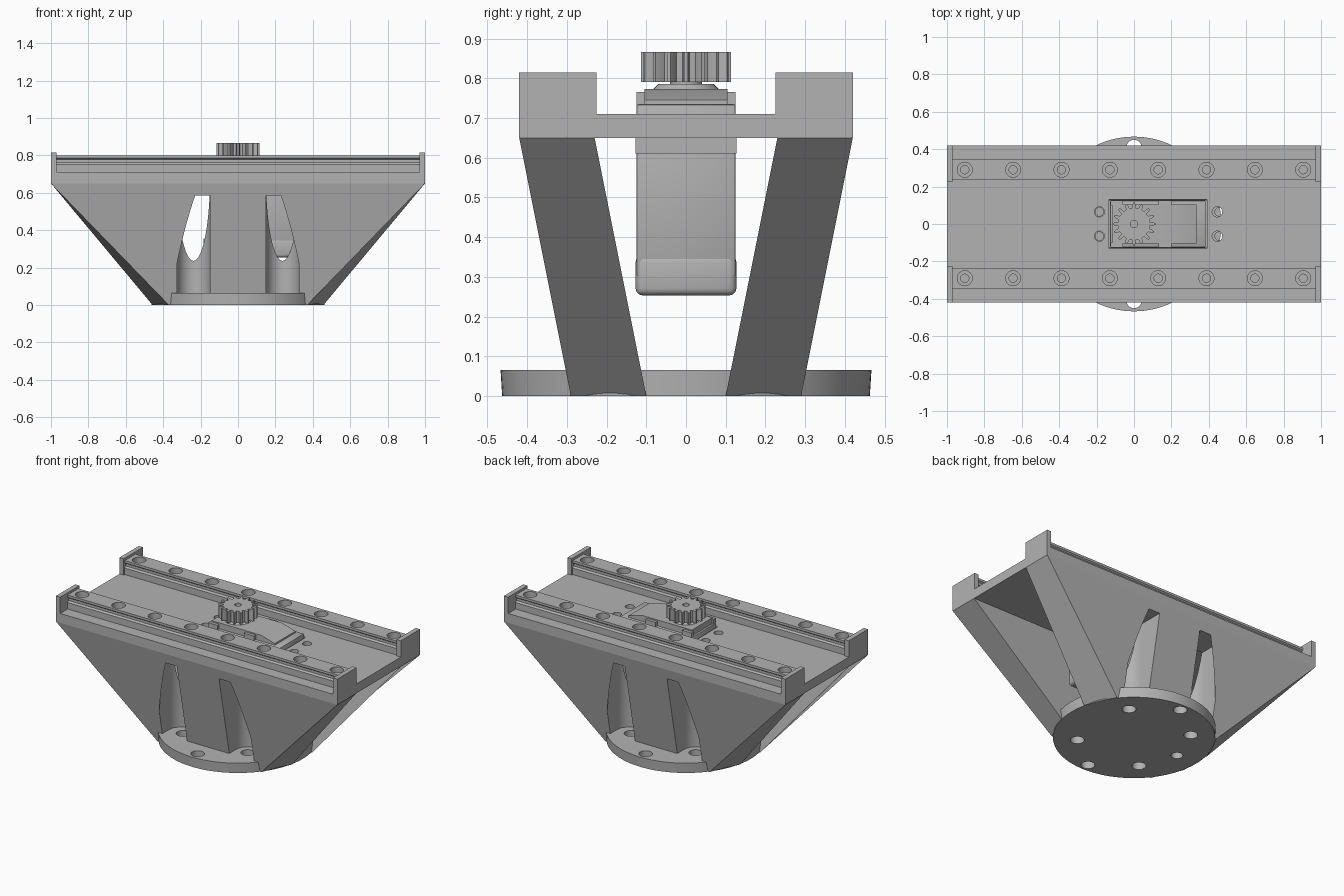
import bpy, bmesh
from math import cos, sin, pi, tau, sqrt, acos

cube = bpy.data.objects.get("Cube")
if cube:
    bpy.data.objects.remove(cube, do_unlink=True)


def material(name, rgb):
    m = bpy.data.materials.new(name)
    m.use_nodes = True
    col = (*rgb, 1)
    m.diffuse_color = col
    m.node_tree.nodes["Principled BSDF"].inputs["Base Color"].default_value = col
    return m


GREY = material("plain grey", (0.45, 0.45, 0.45))
PLACE = {"x": lambda u, v, t: (t, u, v),
         "y": lambda u, v, t: (u, t, v),
         "z": lambda u, v, t: (u, v, t)}
parts = []


def sweep(name, loops, a, b, axis="z", end=None):
    """Extrude each closed outline in loops from a to b; end reshapes the far side."""
    bm = bmesh.new()
    put = PLACE[axis]
    for loop in loops:
        n = len(loop)
        low = [bm.verts.new(put(u, v, a)) for u, v in loop]
        high = [bm.verts.new(put(u, v, b)) for u, v in (end or loop)]
        bm.faces.new(low)
        bm.faces.new(high)
        for i in range(n):
            j = (i + 1) % n
            bm.faces.new((low[i], low[j], high[j], high[i]))
    bmesh.ops.recalc_face_normals(bm, faces=bm.faces)
    me = bpy.data.meshes.new(name)
    bm.to_mesh(me)
    bm.free()
    me.materials.append(GREY)
    ob = bpy.data.objects.new(name, me)
    bpy.context.collection.objects.link(ob)
    parts.append(ob)
    return ob


def ring(x, y, r, n=32):
    return [(x + r * cos(tau * i / n), y + r * sin(tau * i / n)) for i in range(n)]


def rect(x0, x1, y0, y1):
    return [(x0, y0), (x1, y0), (x1, y1), (x0, y1)]


def apply_mod(ob, mod):
    bpy.context.view_layer.objects.active = ob
    bpy.ops.object.modifier_apply(modifier=mod.name)


def cut(ob, loops, a, b):
    cutter = sweep("cutter", loops, a, b)
    parts.remove(cutter)
    mod = ob.modifiers.new("cut", "BOOLEAN")
    mod.operation, mod.solver, mod.object = "DIFFERENCE", "EXACT", cutter
    apply_mod(ob, mod)
    bpy.data.objects.remove(cutter, do_unlink=True)


def bevel(ob, width, segments=3):
    mod = ob.modifiers.new("bevel", "BEVEL")
    mod.width, mod.segments = width, segments
    apply_mod(ob, mod)


# Round foot with bolt holes
R = 0.467
disc = sweep("base_disc", [ring(0, 0, R - 0.004, 96)], 0, 0.065, end=ring(0, 0, R, 96))
bolts = [(sx * 0.23, sy * 0.23) for sx in (-1, 1) for sy in (-1, 1)] + [(0, 0.41), (0, -0.41)]
cut(disc, [ring(x, y, 0.04) for x, y in bolts] + [ring(-0.32, 0, 0.034)], -0.1, 0.2)


# Slanted legs with round-backed tool pockets above the bolts
def pocket(sx, sy):
    cx, cy, r = 0.238, 0.235, 0.088
    pts = [(cx + r * cos(pi + pi * i / 20), cy + r * sin(pi + pi * i / 20)) for i in range(21)]
    a0, a1 = acos((cx + r) / R), acos((cx - r) / R)
    pts += [(R * cos(a0 + (a1 - a0) * i / 12), R * sin(a0 + (a1 - a0) * i / 12)) for i in range(13)]
    return [(sx * x, sy * y) for x, y in pts]


for side, s in (("front", -1), ("back", 1)):
    foot = [(x, s * y) for x, y in ((-0.37, 0.29), (0.37, 0.29), (0.457, 0.1), (-0.457, 0.1))]
    head = [(x, s * y) for x, y in ((-1, 0.42), (1, 0.42), (1, 0.23), (-1, 0.23))]
    leg = sweep(side + "_leg", [foot], 0, 0.65, end=head)
    cut(leg, [pocket(-1, s), pocket(1, s)], -0.1, 0.585)

# Top plate with motor opening and screw holes
plate = sweep("top_plate", [rect(-1, 1, -0.42, 0.42)], 0.65, 0.71)
cut(plate, [rect(-0.135, 0.39, -0.13, 0.13)], 0.6, 0.8)
cut(plate, [ring(x, y, 0.027) for x in (-0.185, 0.445) for y in (-0.065, 0.065)], 0.6, 0.8)

# Rails with side grooves and counterbored holes, and end stops
half = [(0.055, 0.71), (0.055, 0.752), (0.046, 0.762), (0.046, 0.778), (0.055, 0.785), (0.055, 0.8)]
profile = half + [(-y, z) for y, z in reversed(half)]
stations = [-0.905 + k * 1.81 / 7 for k in range(8)]
for side, s in (("front", -1), ("back", 1)):
    yc = s * 0.29
    rail = sweep(side + "_rail", [[(yc + y, z) for y, z in profile]], -0.97, 0.97, "x")
    cut(rail, [ring(x, yc, 0.04) for x in stations], 0.75, 0.9)
    cut(rail, [ring(x, yc, 0.022) for x in stations], 0.712, 0.9)
    for end, x in (("left", 0.97), ("right", -1)):
        y0, y1 = sorted((s * 0.225, s * 0.42))
        sweep(f"{side}_{end}_stop", [rect(x, x + 0.03, y0, y1)], 0.71, 0.815)

# Motor body, lower cover, mounting ears and cable exit
body = sweep("motor_body", [rect(-0.127, 0.383, -0.125, 0.125)], 0.3, 0.735)
bevel(body, 0.006, 2)
cover = sweep("motor_lower_cover", [rect(-0.129, 0.385, -0.127, 0.127)], 0.253, 0.355)
bevel(cover, 0.018)
ears = sweep("motor_ears", [rect(-0.22, 0.48, -0.127, 0.127)], 0.61, 0.65)
cut(ears, [ring(x, y, 0.022) for x in (-0.185, 0.455) for y in (-0.065, 0.065)], 0.5, 0.8)
sweep("cable_exit", [rect(-0.185, -0.12, -0.035, 0.035)], 0.31, 0.355)

# Motor lid with a sloping end, and corner ledges
lid = [(-0.115, 0.72), (-0.115, 0.773), (0.24, 0.773), (0.335, 0.745), (0.335, 0.72)]
sweep("motor_lid", [lid], -0.105, 0.105, "y")
for s in (-1, 1):
    y0, y1 = sorted((s * 0.1, s * 0.125))
    sweep("lid_ledge", [rect(-0.125, -0.06, y0, y1)], 0.73, 0.765)
    sweep("lid_ledge", [rect(0.13, 0.2, y0, y1)], 0.73, 0.765)

# Output boss, shaft and toothed gear
sweep("output_boss", [ring(0, 0, 0.085, 48)], 0.77, 0.785, end=ring(0, 0, 0.07, 48))
sweep("output_shaft", [ring(0, 0, 0.04)], 0.78, 0.835)
TEETH = 16
outline = []
for k in range(TEETH):
    for f, r in ((-0.28, 0.086), (-0.2, 0.102), (-0.1, 0.114), (0.1, 0.114), (0.2, 0.102), (0.28, 0.086)):
        a = tau * (k + f) / TEETH
        outline.append((r * cos(a), r * sin(a)))
gear = sweep("pinion_gear", [outline], 0.79, 0.866)
cut(gear, [ring(0, 0, 0.02)], 0.7, 0.9)

# Smooth the round surfaces, keep edges sharp
bpy.ops.object.select_all(action="DESELECT")
for ob in parts:
    ob.select_set(True)
bpy.context.view_layer.objects.active = disc
bpy.ops.object.shade_smooth_by_angle(angle=pi / 6)
